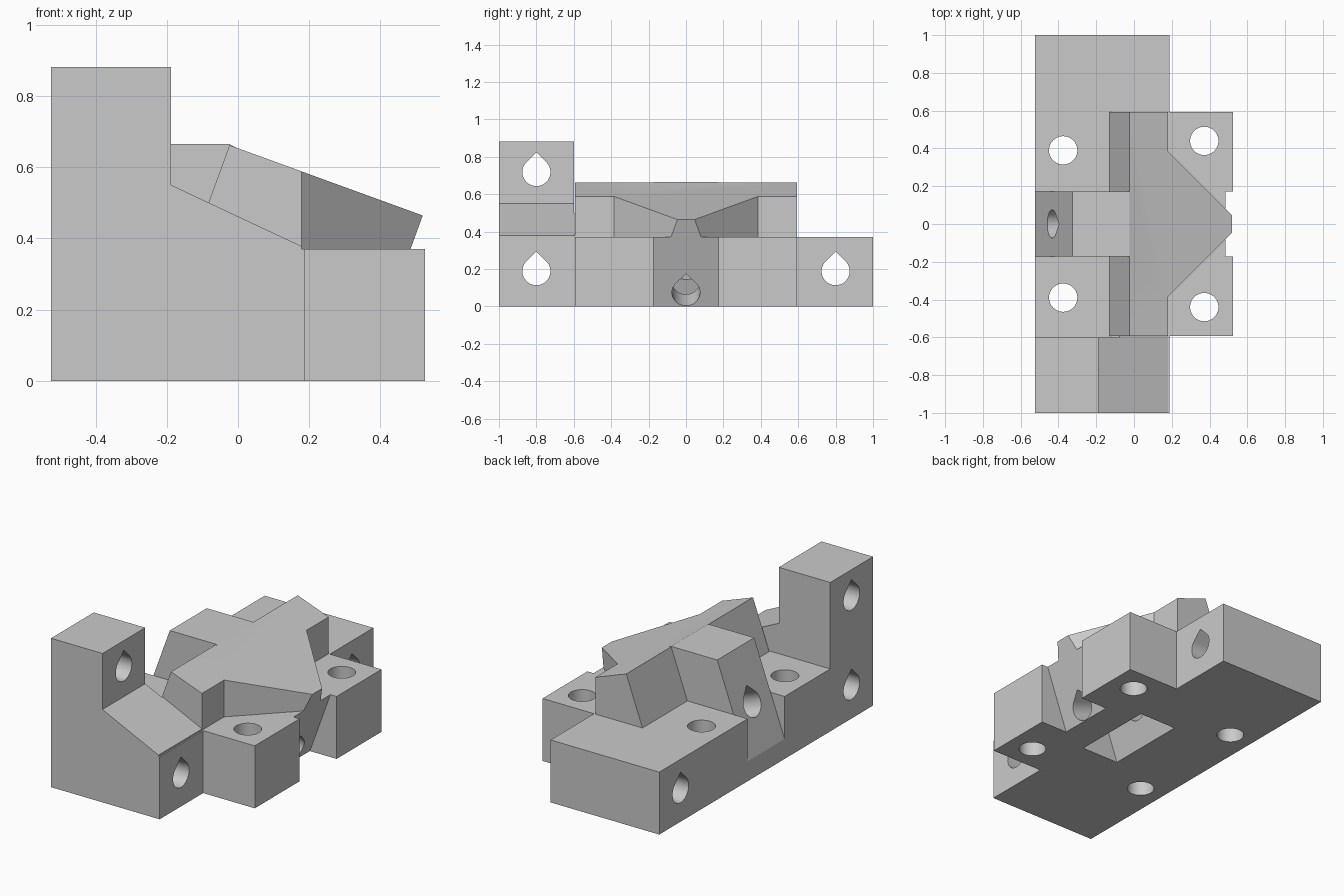
import bpy, bmesh, math
from mathutils import Matrix, Vector

old = bpy.data.objects.get("Cube")
if old:
    bpy.data.objects.remove(old, do_unlink=True)

TILT = math.radians(20)
T = math.tan(TILT)      # run per unit of height on the tilted faces
PAD_TOP = 0.37
HALF = 0.593            # half width of the ramp and pads
SLOT = 0.173            # half width of the central slot

grey = bpy.data.materials.new("plain grey")
grey.use_nodes = True
grey.diffuse_color = (0.59, 0.59, 0.59, 1)
grey.node_tree.nodes["Principled BSDF"].inputs["Base Color"].default_value = (0.59, 0.59, 0.59, 1)

# Maps outline coordinates (a, b) and depth d to space for each extrusion axis
PLACE = {
    "x": lambda a, b, d: (d, a, b),
    "y": lambda a, b, d: (a, d, b),
    "z": lambda a, b, d: (a, b, d),
}


def prism(name, outline, axis, lo, hi):
    """Extrude a flat outline along an axis."""
    bm = bmesh.new()
    put = PLACE[axis]
    base = bm.faces.new([bm.verts.new(put(a, b, lo)) for a, b in outline])
    ext = bmesh.ops.extrude_face_region(bm, geom=[base])
    move = Vector(put(0, 0, hi - lo))
    bmesh.ops.translate(bm, vec=move, verts=[v for v in ext["geom"] if isinstance(v, bmesh.types.BMVert)])
    bmesh.ops.recalc_face_normals(bm, faces=bm.faces[:])
    mesh = bpy.data.meshes.new(name)
    bm.to_mesh(mesh)
    bm.free()
    mesh.materials.append(grey)
    obj = bpy.data.objects.new(name, mesh)
    bpy.context.collection.objects.link(obj)
    return obj


def combine(target, tool, operation):
    """Apply a boolean and remove the helper."""
    tool.hide_render = True
    mod = target.modifiers.new(tool.name, "BOOLEAN")
    mod.operation = operation
    mod.solver = "EXACT"
    mod.object = tool
    bpy.context.view_layer.objects.active = target
    bpy.ops.object.modifier_apply(modifier=mod.name)
    bpy.data.objects.remove(tool, do_unlink=True)


def circle(cx, cy, r, n=40):
    return [(cx + r * math.cos(math.tau * i / n), cy + r * math.sin(math.tau * i / n)) for i in range(n)]


def teardrop(cy, cz, r=0.075, n=30):
    """Round outline with a pointed top."""
    angles = [math.radians(135 + 270 * i / n) for i in range(n + 1)]
    arc = [(cy + r * math.cos(a), cz + r * math.sin(a)) for a in angles]
    return arc + [(cy, cz + r * math.sqrt(2))]


# Base bar with the two mounting pads
half_plan = [(-0.525, -1), (0.187, -1), (0.187, -HALF), (0.525, -HALF)]
plan = half_plan + [(x, -y) for x, y in reversed(half_plan)]
bracket = prism("bracket_body", plan, "z", 0, PAD_TOP)

# Sloping nose, its front corners cut back at 45 degrees
ramp = prism("ramp", [(-0.13 - 0.17 * T, 0.2), (-0.13, PAD_TOP), (-0.024, 0.662),
                      (0.65, 0.662 - 0.674 * T), (0.5, 0.3), (0.5, 0.2)], "y", -HALF, HALF)
for s in (-1, 1):
    corner = [(0.179, 0.386 * s), (0.179, 0.8 * s), (0.8, 0.8 * s), (0.8, -0.235 * s)]
    combine(ramp, prism("corner_cutter", corner, "z", 0.3, 0.9), "DIFFERENCE")
combine(bracket, ramp, "UNION")

# Central rear block
block = [(-0.5, 0.2), (-0.5, 0.665), (-0.024, 0.665), (0.1, 0.6), (0.1, 0.2)]
combine(bracket, prism("rear_block", block, "y", -SLOT, SLOT), "UNION")

# End tower with a sloping foot
tower = [(-0.525, 0), (-0.525, 0.882), (-0.188, 0.882), (-0.188, 0.55),
         (0.179, 0.378), (0.179, PAD_TOP), (0.187, PAD_TOP), (0.187, 0)]
combine(bracket, prism("tower", tower, "y", -1, -0.6), "UNION")
# Thin web joining the tower foot to the ramp
web = [(-0.08, 0.2), (-0.08, 0.499), (0.179, 0.378), (0.179, 0.2)]
combine(bracket, prism("web", web, "y", -0.61, -0.58), "UNION")

# Tilted slots at the front and the rear
front = [(0.35 - 0.1 * T, -0.1), (0.35 + 0.9 * T, 0.9), (0.9, 0.9), (0.9, -0.1)]
combine(bracket, prism("front_slot", front, "y", -SLOT, SLOT), "DIFFERENCE")
rear = [(-0.6, 0.118 - 0.075 / T), (-0.525 + 0.782 * T, 0.9), (-0.6, 0.9)]
combine(bracket, prism("rear_slot", rear, "y", -SLOT, SLOT), "DIFFERENCE")

# Tilted pocket open underneath
pocket = [(-0.085 - 0.1 * T, -0.1), (-0.085 + 0.42 * T, 0.42), (0.284, 0.341), (0.16 - 0.1 * T, -0.1)]
combine(bracket, prism("pocket", pocket, "y", -0.25, 0.25), "DIFFERENCE")

# Tilted bore from the rear slot to the front slot
bore = prism("tilted_bore", teardrop(0, 0), "x", -1.2, 0.2)
bore.data.transform(Matrix.Translation((0.377, 0, 0.074)) @ Matrix.Rotation(TILT, 4, "Y"))
combine(bracket, bore, "DIFFERENCE")

# Cross holes through the ends and the tower
for y, z in ((-0.8, 0.188), (0.8, 0.188), (-0.8, 0.718)):
    combine(bracket, prism("cross_hole", teardrop(y, z), "x", -0.7, 0.7), "DIFFERENCE")

# Vertical screw holes
for x, y in ((0.372, 0.44), (-0.375, 0.39)):
    for s in (-1, 1):
        combine(bracket, prism("screw_hole", circle(x, y * s, 0.075), "z", -0.1, 0.8), "DIFFERENCE")

bpy.ops.object.select_all(action="DESELECT")
bracket.select_set(True)
bpy.context.view_layer.objects.active = bracket
bpy.ops.object.shade_smooth_by_angle(angle=math.radians(14))
